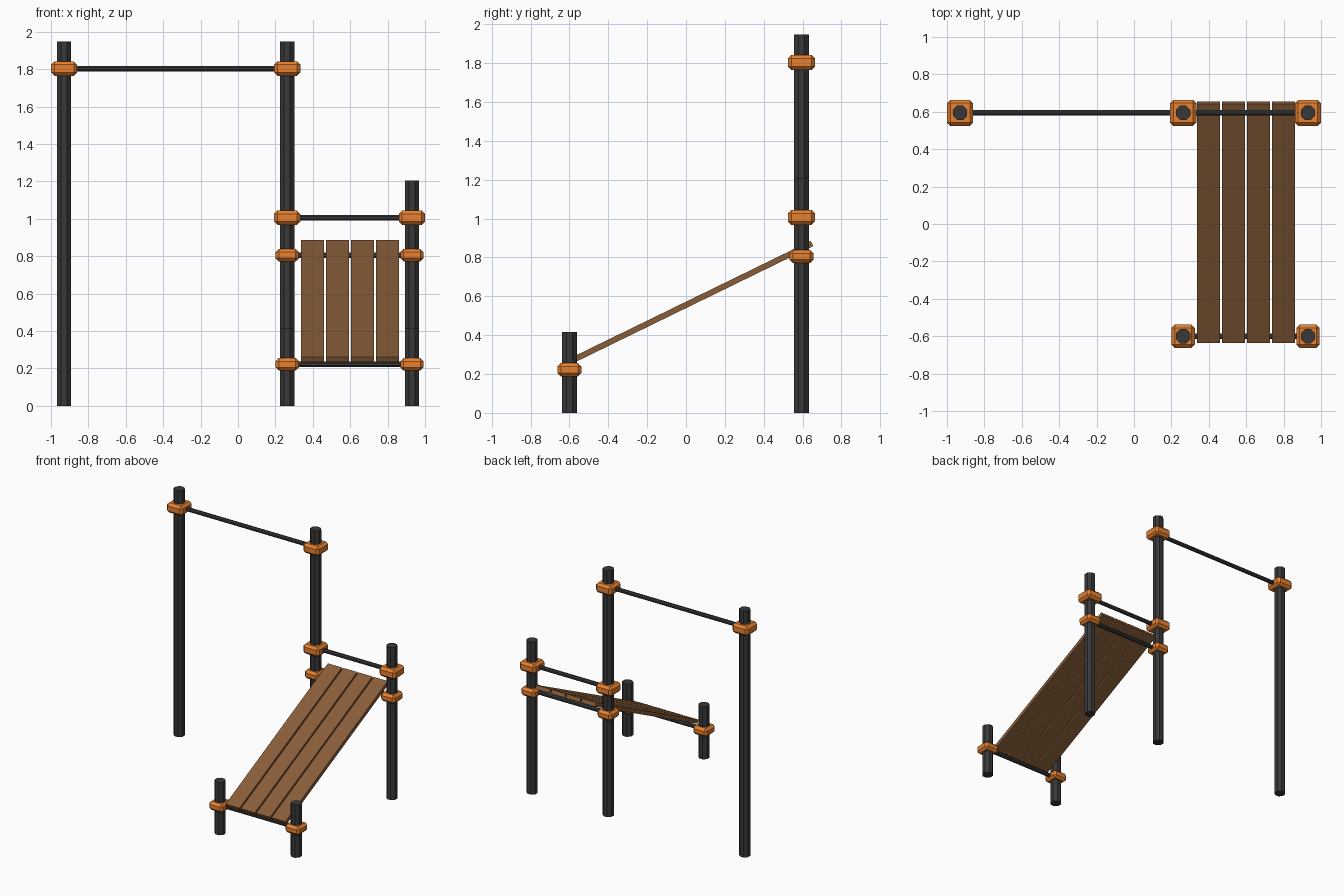
import bpy
from math import radians, pi

if "Cube" in bpy.data.objects:
    bpy.data.objects.remove(bpy.data.objects["Cube"])


def material(name, color):
    m = bpy.data.materials.new(name)
    m.diffuse_color = (*color, 1)
    m.use_nodes = True
    m.node_tree.nodes["Principled BSDF"].inputs["Base Color"].default_value = m.diffuse_color
    return m


DARK = material("dark_steel", (0.04, 0.04, 0.042))
ORANGE = material("orange_clamp", (0.80, 0.22, 0.03))
WOOD = material("wood", (0.25, 0.11, 0.04))

XL, XM, XR = -0.93, 0.263, 0.93      # post columns
YB, YF = 0.594, -0.60                # back and front rows


def rod(name, loc, radius, length, rot, spin=0):
    bpy.ops.mesh.primitive_cylinder_add(vertices=8, radius=radius, depth=length,
                                        location=loc, rotation=rot)
    ob = bpy.context.object
    ob.name = name
    ob.data.materials.append(DARK)
    return ob


def post(name, x, y, height):
    return rod(name, (x, y, height / 2), 0.0415, height, (0, 0, pi / 8))


def box(name, loc, size, mat, rot=(0, 0, 0), bevel=0):
    bpy.ops.mesh.primitive_cube_add(size=1, location=loc, rotation=rot)
    ob = bpy.context.object
    ob.name = name
    ob.scale = size
    bpy.ops.object.transform_apply(location=False, rotation=False, scale=True)
    ob.data.materials.append(mat)
    if bevel:
        mod = ob.modifiers.new("chamfer", 'BEVEL')
        mod.width = bevel
        mod.segments = 1
    return ob


def rail(name, x0, x1, y, z, width, height):
    """Horizontal bar between two posts with a clamp at each end."""
    rod(name + "_bar", ((x0 + x1) / 2, y, z), 0.016, x1 - x0, (pi / 2, pi / 8, pi / 2))
    for side, x in (("left", x0), ("right", x1)):
        box(f"{name}_clamp_{side}", (x, y, z), (width, width, height), ORANGE,
            bevel=0.018)


# Posts
post("tall_post_left", XL, YB, 1.947)
post("tall_post_middle", XM, YB, 1.947)
post("medium_post_right", XR, YB, 1.205)
post("short_post_left", XM, YF, 0.417)
post("short_post_right", XR, YF, 0.417)

# Bars with clamps
rail("pull_up", XL, XM, YB, 1.803, 0.14, 0.077)
rail("foot_hold", XM, XR, YB, 1.006, 0.14, 0.077)
rail("bench_upper", XM, XR, YB, 0.805, 0.125, 0.068)
rail("bench_lower", XM, XR, YF, 0.222, 0.125, 0.068)

# Sloping bench planks
for i in range(4):
    x = (XM + XR) / 2 + 0.002 + (i - 1.5) * 0.1337
    box(f"bench_plank_{i + 1}", (x, 0.009, 0.56), (0.122, 1.423, 0.03), WOOD,
        rot=(radians(26), 0, 0))
